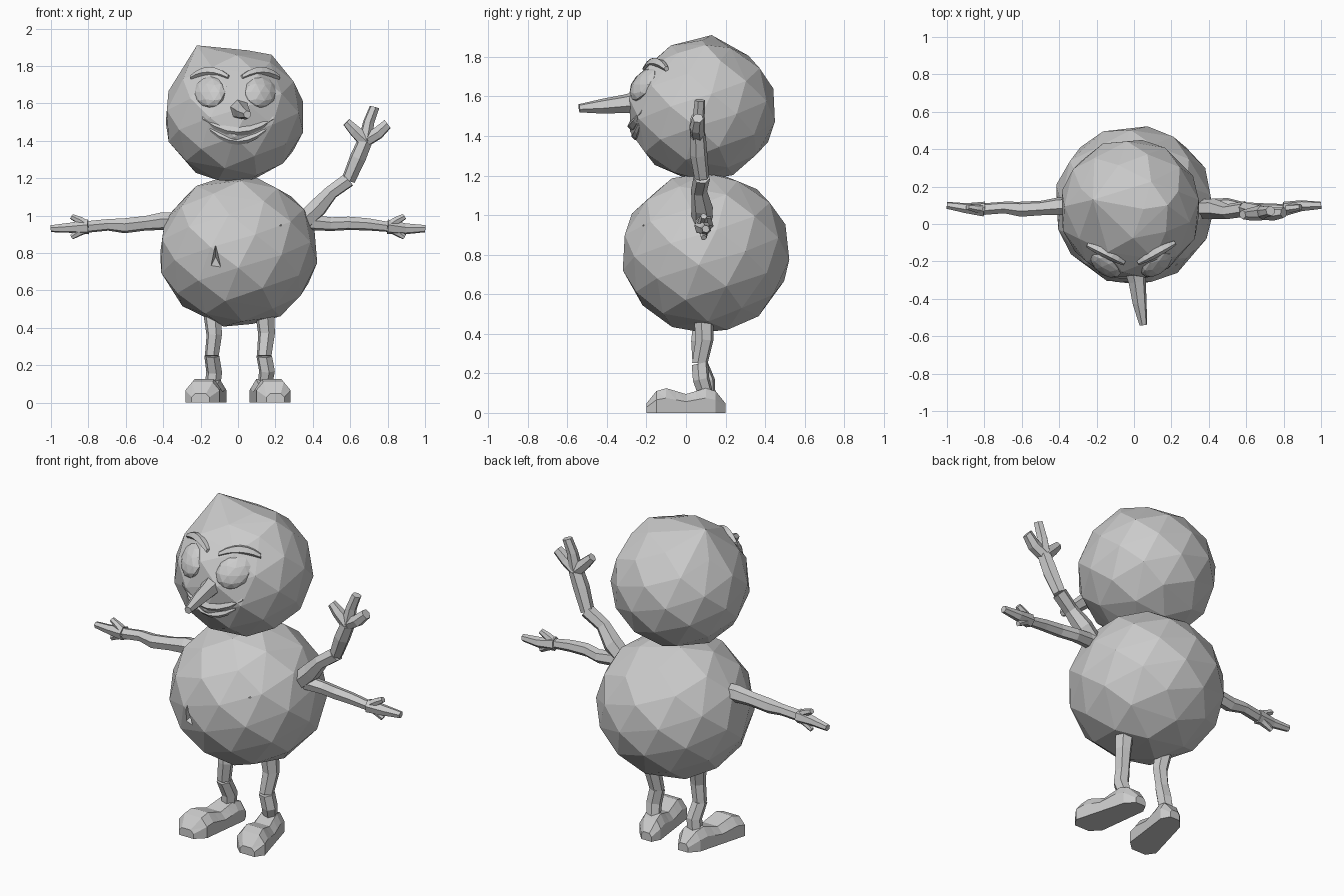
import bpy, bmesh, random
from math import sin, cos, pi, sqrt
from mathutils import Vector

random.seed(4)
cube = bpy.data.objects.get("Cube")
if cube:
    bpy.data.objects.remove(cube)

# One plain grey covers the whole figure
grey = bpy.data.materials.new("plain grey")
grey.use_nodes = True
grey.diffuse_color = (0.6, 0.6, 0.6, 1)
grey.node_tree.nodes["Principled BSDF"].inputs["Base Color"].default_value = grey.diffuse_color


def finish(name, bm):
    bmesh.ops.recalc_face_normals(bm, faces=bm.faces[:])
    mesh = bpy.data.meshes.new(name)
    bm.to_mesh(mesh)
    bm.free()
    mesh.materials.append(grey)
    part = bpy.data.objects.new(name, mesh)
    bpy.context.collection.objects.link(part)
    return part


def hull(name, points):
    """Faceted convex solid around the points."""
    bm = bmesh.new()
    for point in points:
        bm.verts.new(point)
    result = bmesh.ops.convex_hull(bm, input=bm.verts[:])
    buried = {v for v in result["geom_interior"] if isinstance(v, bmesh.types.BMVert)}
    bmesh.ops.delete(bm, geom=list(buried), context="VERTS")
    return finish(name, bm)


def snowball(name, centre, radii, count, peaks=()):
    """Roughly cut ball: points spiral from pole to pole over an ellipsoid."""
    points = list(peaks)
    for i in range(count):
        height = 1 - (2 * i + 1) / count
        ring = sqrt(1 - height * height)
        turn = i * pi * (3 - sqrt(5))
        direction = (ring * cos(turn), ring * sin(turn), height)
        points.append([c + r * d for c, r, d in zip(centre, radii, direction)])
    return hull(name, points)


def loft(bm, rings):
    """Skin a row of equal rings with triangles and close both ends."""
    rows = [[bm.verts.new(point) for point in ring] for ring in rings]
    for lower, upper in zip(rows, rows[1:]):
        for k in range(len(lower)):
            bm.faces.new((lower[k - 1], lower[k], upper[k]))
            bm.faces.new((lower[k - 1], upper[k], upper[k - 1]))
    bm.faces.new(rows[0])
    bm.faces.new(rows[-1])


def tube(bm, path, radii, sides=6):
    """Tube along the path with a radius for every point."""
    path = [Vector(point) for point in path]
    axis = (path[-1] - path[0]).normalized()
    across = axis.orthogonal().normalized()
    other = axis.cross(across)
    angles = [2 * pi * k / sides for k in range(sides)]
    loft(bm, [[p + r * (cos(a) * across + sin(a) * other) for a in angles]
              for p, r in zip(path, radii)])


def twig(bm, start, end, thick, thin, steps=2):
    """Tapered stick that wanders a little on its way."""
    start, end = Vector(start), Vector(end)
    path, radii = [], []
    for i in range(steps + 1):
        t = i / steps
        wobble = [random.uniform(-1, 1) * thin * 0.4 * sin(pi * t) for axis in "xyz"]
        path.append(start.lerp(end, t) + Vector(wobble))
        radii.append((thick + (thin - thick) * t) * random.uniform(0.9, 1.1))
    tube(bm, path, radii)


# Body and pointed head
body = snowball("body", (0, 0.1, 0.81), (0.43, 0.43, 0.41), 60)
snowball("head", (-0.02, 0.08, 1.53), (0.38, 0.38, 0.36), 56,
         [(-0.22, 0.13, 1.91), (0.18, 0.1, 1.86)])


# Wedge shaped gashes in the body
def gash(name, x, z, width, height):
    front, depth = -0.4, -0.2
    cutter = hull(name, [(x, front, z + height), (x - width, front, z - height),
                         (x + width, front, z - height), (x, depth, z)])
    cutter.hide_render = True
    cutter.hide_set(True)
    cut = body.modifiers.new(name, "BOOLEAN")
    cut.operation = "DIFFERENCE"
    cut.object = cutter


gash("belly_gash_cutter", -0.12, 0.78, 0.06, 0.12)
gash("chest_gash_cutter", 0.23, 0.95, 0.08, 0.06)

# Outstretched stick arms with three fingers, and stick legs with shoes
for side, name in ((-1, "right"), (1, "left")):
    bm = bmesh.new()
    palm = (side * 0.8, 0.08, 0.94)
    twig(bm, (side * 0.3, 0.1, 0.97), palm, 0.05, 0.03, steps=5)
    twig(bm, palm, (side, 0.1, 0.93), 0.04, 0.02)
    for rise in (-1, 1):
        twig(bm, palm, (side * 0.89, 0.09, 0.94 + rise * 0.055), 0.03, 0.016)
    finish(name + "_arm", bm)

    bm = bmesh.new()
    hip, knee, ankle = [(side * 0.14, y, z) for y, z in ((0.09, 0.5), (0.07, 0.25), (0.11, 0.06))]
    twig(bm, hip, knee, 0.05, 0.04)
    twig(bm, knee, ankle, 0.04, 0.04)
    finish(name + "_leg", bm)

    # The shoe dips at the instep and splays outward to a wide toe
    bm = bmesh.new()
    sections = []
    for i in range(9):
        t = i / 8
        blunt = min(1, 0.5 + 4 * min(t, 1 - t))
        y, middle = 0.2 - 0.4 * t, side * (0.12 + 0.08 * t)
        half = blunt * (0.065 + 0.03 * t)
        top = blunt * (0.11 - 0.015 * cos(4 * pi * t))
        sections.append([(middle + half * u, y, top * v) for u, v in
                         ((-1, 0), (1, 0), (1, 0.6), (0.6, 1), (-0.6, 1), (-1, 0.6))])
    loft(bm, sections)
    finish(name + "_shoe", bm)

# Raised second arm on the left
bm = bmesh.new()
elbow, wrist = (0.59, 0.08, 1.19), (0.68, 0.06, 1.4)
twig(bm, (0.34, 0.08, 0.96), elbow, 0.055, 0.04, steps=3)
twig(bm, elbow, wrist, 0.04, 0.045)
for tip in ((0.58, 0.05, 1.5), (0.73, 0.07, 1.58), (0.8, 0.06, 1.49)):
    twig(bm, wrist, tip, 0.04, 0.027)
finish("raised_left_arm", bm)

# Long nose
bm = bmesh.new()
twig(bm, (0, -0.2, 1.57), (0.05, -0.54, 1.54), 0.07, 0.02, steps=3)
finish("nose", bm)


def on_face(x, z):
    """Point on the front of the head."""
    inside = 1 - ((x + 0.02) / 0.38) ** 2 - ((z - 1.53) / 0.36) ** 2
    return Vector((x, 0.09 - 0.37 * sqrt(max(0, inside)), z))


def face_strip(name, middle, half, z, bend, radius):
    """Arched strip laid over the face, thinner at its ends."""
    bm = bmesh.new()
    steps = [i / 3 for i in range(-3, 4)]
    tube(bm, [on_face(middle + half * s, z + bend * s * s) for s in steps],
         [radius * (1 - 0.5 * s * s) for s in steps], sides=5)
    finish(name, bm)


# Bulging eyes under heavy brows, and a smiling mouth
for middle, name in ((-0.15, "right"), (0.12, "left")):
    bm = bmesh.new()
    bmesh.ops.create_icosphere(bm, subdivisions=2, radius=1)
    for v in bm.verts:
        spot = on_face(middle + v.co.x * 0.085, 1.66 + v.co.z * 0.085)
        v.co = spot + Vector((0, v.co.y * 0.04, 0))
    finish(name + "_eye", bm)
    face_strip(name + "_eyebrow", middle, 0.1, 1.77, -0.03, 0.027)
face_strip("upper_lip", 0, 0.19, 1.45, 0.07, 0.026)
face_strip("lower_lip", 0, 0.15, 1.4, 0.06, 0.022)
